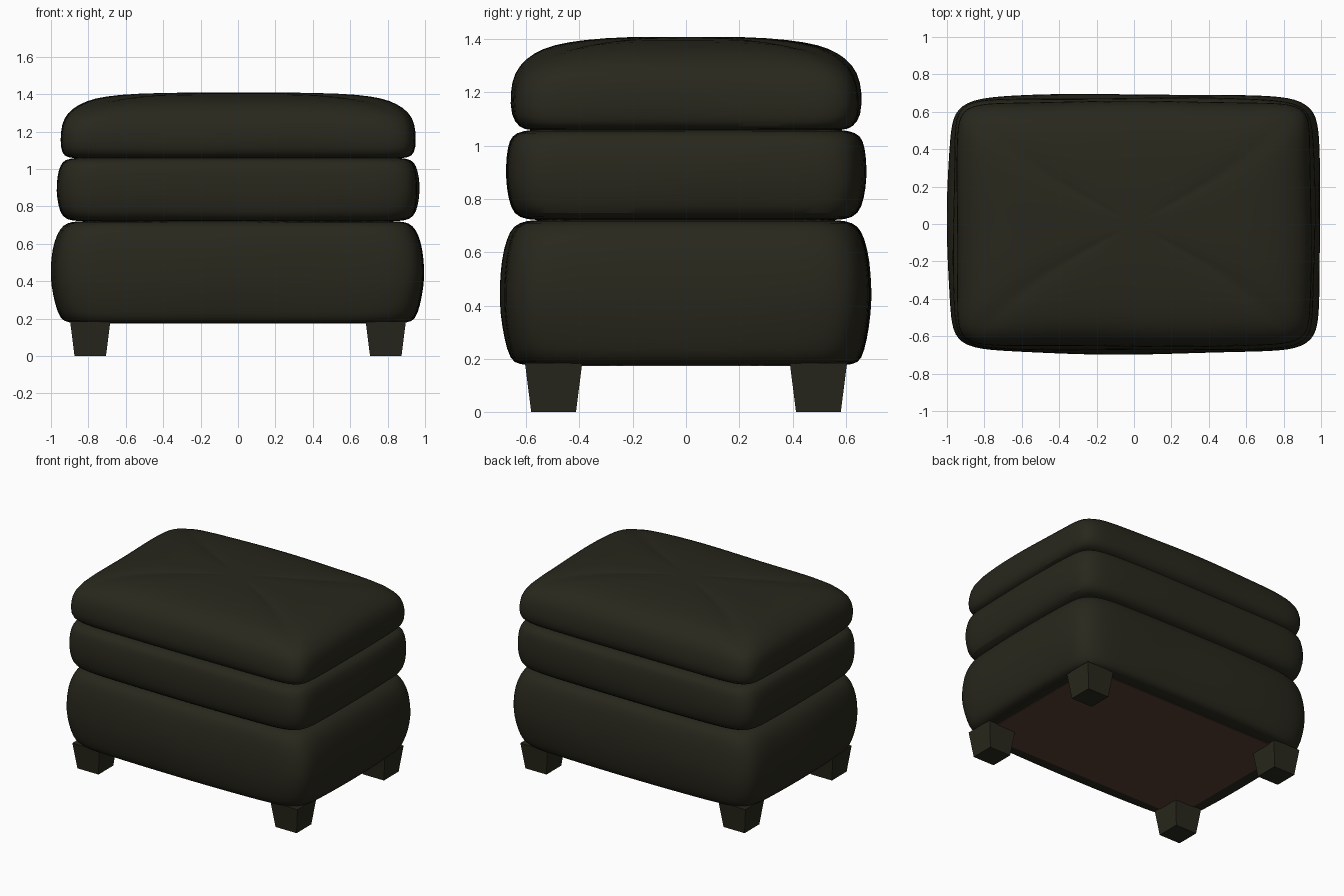
import bpy, bmesh, math

cube = bpy.data.objects.get("Cube")
if cube:
    bpy.data.objects.remove(cube, do_unlink=True)


def material(name, rgb):
    m = bpy.data.materials.new(name)
    m.use_nodes = True
    m.diffuse_color = (*rgb, 1)
    bsdf = m.node_tree.nodes["Principled BSDF"]
    bsdf.inputs["Base Color"].default_value = (*rgb, 1)
    bsdf.inputs["Roughness"].default_value = 0.7
    return m


LEATHER = material("dark olive leather", (0.0215, 0.0205, 0.012))
LINING = material("brown lining", (0.105, 0.052, 0.033))


def finish(name, bm, mat, smooth=False):
    bmesh.ops.recalc_face_normals(bm, faces=bm.faces)
    me = bpy.data.meshes.new(name)
    bm.to_mesh(me)
    bm.free()
    me.materials.append(mat)
    ob = bpy.data.objects.new(name, me)
    bpy.context.collection.objects.link(ob)
    if smooth:
        bpy.ops.object.select_all(action="DESELECT")
        ob.select_set(True)
        bpy.context.view_layer.objects.active = ob
        bpy.ops.object.shade_smooth_by_angle(angle=math.radians(50))
    return ob


def outline(steps=20):
    """Points around the unit square, counterclockwise."""
    pts = []
    for side in range(4):
        a = side * math.pi / 2
        for i in range(steps):
            t = -1 + 2 * i / steps
            pts.append((math.cos(a) - t * math.sin(a), math.sin(a) + t * math.cos(a)))
    return pts


def cushion(name, rings, power, bulge=0.015, sag=0.0, phase=0.0):
    """Loft soft rectangles of (half width, half depth, height)."""
    bm = bmesh.new()
    loops = []
    base, top = rings[0][2], rings[-1][2]
    widest = max(r[0] for r in rings)
    for hx, hy, z in rings:
        lift = (z - base) / (top - base)
        p = max(2, power * hx / widest)  # rounder towards the middle
        loop = []
        for u, v in outline():
            k = (abs(u) ** p + abs(v) ** p) ** (-1 / p)
            # gentle creases in the upholstery
            wave = 0.004 * math.sin(5 * u + 4 * v + phase) * math.sin(math.pi * lift)
            loop.append(bm.verts.new((
                u * k * (hx + wave - bulge * v * v),
                v * k * (hy + wave - bulge * u * u),
                z + wave - sag * (u * v) ** 4 * lift * hx)))
        loops.append(loop)
    for low, high in zip(loops, loops[1:]):
        n = len(low)
        for i in range(n):
            j = (i + 1) % n
            bm.faces.new((low[i], low[j], high[j], high[i]))
    bm.faces.new(loops[0][::-1])
    bm.faces.new(loops[-1])
    ob = finish(name, bm, LEATHER, True)
    sub = ob.modifiers.new("soften", "SUBSURF")
    sub.levels = sub.render_levels = 1
    return ob


# Upholstered body
cushion("base_body", [
    (0.82, 0.54, 0.177), (0.91, 0.63, 0.176), (0.95, 0.66, 0.198),
    (0.975, 0.68, 0.27), (0.995, 0.695, 0.37), (1.0, 0.697, 0.46),
    (0.99, 0.69, 0.57), (0.967, 0.672, 0.65), (0.935, 0.648, 0.70),
    (0.89, 0.60, 0.72), (0.80, 0.52, 0.723)], 13, bulge=0.025)

# Middle cushion
cushion("middle_cushion", [
    (0.80, 0.52, 0.718), (0.89, 0.60, 0.722), (0.94, 0.648, 0.742),
    (0.96, 0.668, 0.80), (0.97, 0.677, 0.88), (0.965, 0.674, 0.96),
    (0.95, 0.665, 1.02), (0.927, 0.64, 1.05), (0.87, 0.58, 1.06),
    (0.80, 0.52, 1.062)], 14, phase=2)

# Domed top cushion
cushion("top_cushion", [
    (0.80, 0.52, 1.056), (0.89, 0.59, 1.058), (0.93, 0.625, 1.068),
    (0.95, 0.657, 1.108), (0.948, 0.657, 1.20), (0.932, 0.642, 1.27),
    (0.885, 0.60, 1.325), (0.81, 0.535, 1.365), (0.72, 0.45, 1.388),
    (0.55, 0.31, 1.405), (0.22, 0.12, 1.41)], 15, bulge=0.01, sag=0.03, phase=4)

# Lining under the body, with clipped corners
X, Y, CUT = 0.83, 0.55, 0.10
bm = bmesh.new()
corners = []
for sx, sy in ((1, 1), (-1, 1), (-1, -1), (1, -1)):
    pair = [(sx * X, sy * (Y - CUT)), (sx * (X - CUT), sy * Y)]
    corners += pair if sx * sy > 0 else pair[::-1]
face = bm.faces.new([bm.verts.new((x, y, 0.173)) for x, y in corners])
ext = bmesh.ops.extrude_face_region(bm, geom=[face])
for item in ext["geom"]:
    if isinstance(item, bmesh.types.BMVert):
        item.co.z = 0.180
finish("under_lining", bm, LINING)

# Tapered square feet
for depth, sy in (("front", -1), ("back", 1)):
    for side, sx in (("left", 1), ("right", -1)):
        bm = bmesh.new()
        bmesh.ops.create_cube(bm, size=1)
        for vert in bm.verts:
            width = 0.215 if vert.co.z > 0 else 0.168
            vert.co = (vert.co.x * width + sx * 0.79,
                       vert.co.y * width + sy * 0.497,
                       0.185 if vert.co.z > 0 else 0)
        finish(f"{depth}_{side}_foot", bm, LEATHER)
